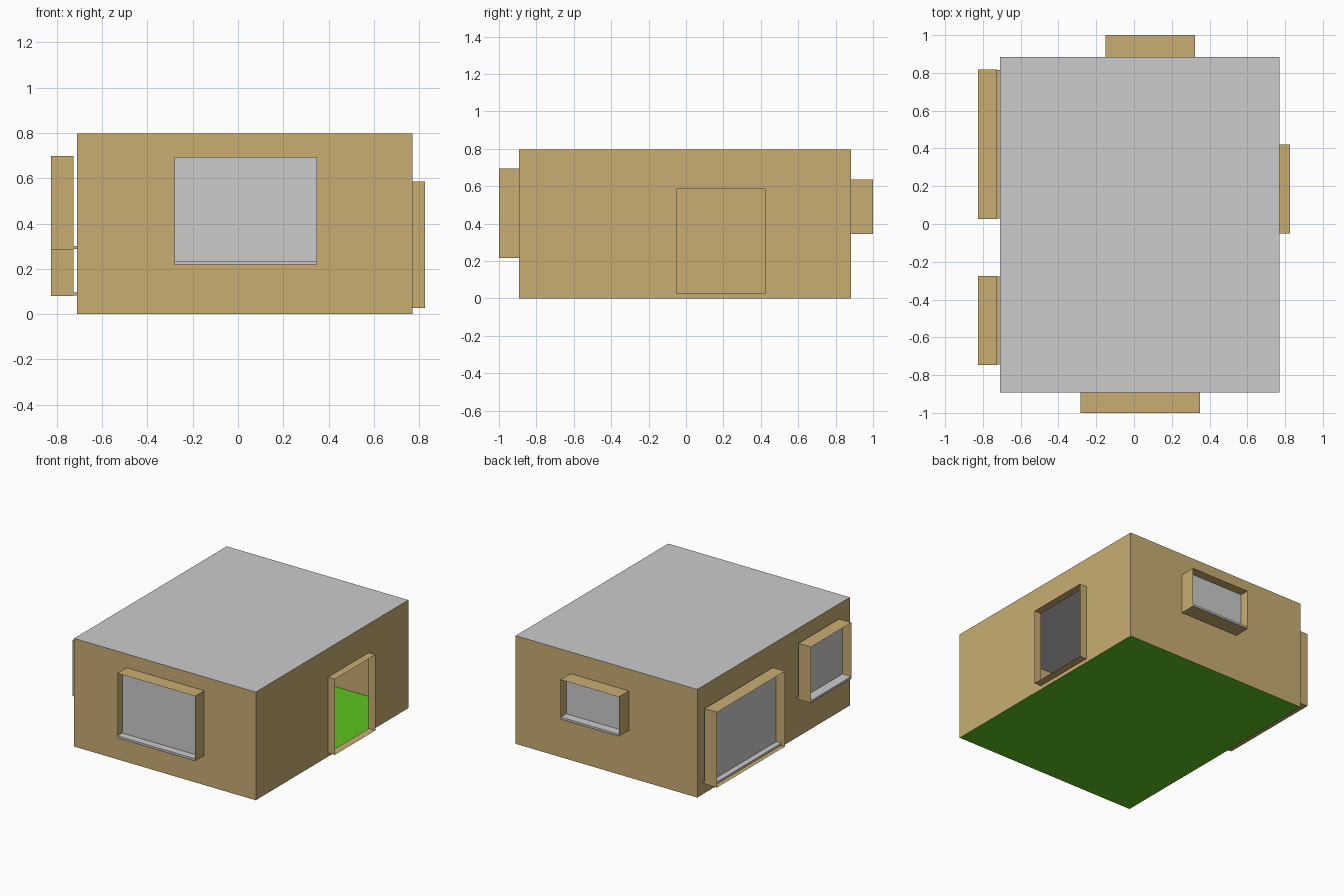
import bpy

if "Cube" in bpy.data.objects:
    bpy.data.objects.remove(bpy.data.objects["Cube"])


def material(name, color):
    m = bpy.data.materials.new(name)
    m.diffuse_color = color
    m.use_nodes = True
    m.node_tree.nodes["Principled BSDF"].inputs["Base Color"].default_value = m.diffuse_color
    return m


TAN = material("tan_plaster", (0.58, 0.42, 0.17, 1))
GREEN = material("green_floor", (0.11, 0.55, 0.015, 1))

# Shell extents
X0, X1, Y0, Y1, H = -0.71, 0.77, -0.893, 0.883, 0.797


def mesh(name, verts, faces, mat=None):
    me = bpy.data.meshes.new(name)
    me.from_pydata(verts, [], faces)
    ob = bpy.data.objects.new(name, me)
    bpy.context.collection.objects.link(ob)
    if mat:
        me.materials.append(mat)
    return ob


def place(axis, depth, u, z):
    """Point on a wall: depth along the wall normal axis, u along the wall."""
    return (depth, u, z) if axis == "x" else (u, depth, z)


def box(name, axis, d, u, z, mat=None):
    v = [place(axis, a, b, c) for a in d for b in u for c in z]
    f = [(0, 1, 3, 2), (4, 6, 7, 5), (0, 4, 5, 1), (2, 3, 7, 6), (0, 2, 6, 4), (1, 5, 7, 3)]
    if axis == "y":
        f = [q[::-1] for q in f]
    return mesh(name, v, f, mat)


def sheet_loop(name, axis, d, u, z):
    """Open box of four thin sheets surrounding an opening."""
    ring = [(u[0], z[0]), (u[1], z[0]), (u[1], z[1]), (u[0], z[1])]
    v = [place(axis, k, a, b) for k in d for a, b in ring]
    f = [(i, (i + 1) % 4, 4 + (i + 1) % 4, 4 + i) for i in range(4)]
    flip = (d[1] > d[0]) == (axis == "x")
    return mesh(name, v, [q if flip else q[::-1] for q in f], TAN)


def window(name, axis, inner, outer, pane, u, z, wall, front_gap=0.0):
    s = 1 if outer > inner else -1
    e = 0.002
    sheet_loop(name + "_frame", axis, (inner, outer), u, z)
    uu = (u[0] + e, u[1] - e)
    box(name + "_pane", axis, sorted((pane, pane - s * 0.008)), uu, (z[0] + e, z[1] - e))
    # Ledge in front of the pane
    box(name + "_sill", axis, sorted((pane, outer - s * front_gap)), uu, (z[0] + e, z[0] + 0.017))
    # Ledge carried back to the wall
    box(name + "_sill_back", axis, sorted((pane - s * 0.009, wall)), uu, (z[0] + e, z[0] + 0.015), TAN)


# Walls: front, left, back as single sheets
mesh("walls",
     [(X1, Y1, 0), (X0, Y1, 0), (X0, Y0, 0), (X1, Y0, 0),
      (X1, Y1, H), (X0, Y1, H), (X0, Y0, H), (X1, Y0, H)],
     [(i, i + 1, i + 5, i + 4) for i in range(3)], TAN)

# Right wall with the door opening
DU, DZ = (-0.05, 0.422), (0.027, 0.585)
outer = [(Y0, 0), (Y1, 0), (Y1, H), (Y0, H)]
hole = [(DU[0], DZ[0]), (DU[1], DZ[0]), (DU[1], DZ[1]), (DU[0], DZ[1])]
mesh("door_wall", [(X1, a, b) for a, b in outer + hole],
     [(i, (i + 1) % 4, 4 + (i + 1) % 4, 4 + i) for i in range(4)], TAN)

# Floor and roof
mesh("floor", [(X0, Y0, 0), (X0, Y1, 0), (X1, Y1, 0), (X1, Y0, 0)], [(0, 1, 2, 3)], GREEN)
mesh("roof", [(X0, Y0, H), (X1, Y0, H), (X1, Y1, H), (X0, Y1, H)], [(0, 1, 2, 3)])

# Door surround and windows
sheet_loop("door_frame", "x", (X1, 0.825), DU, DZ)
window("front_window", "y", Y0, -1.0, -0.945, (-0.283, 0.35), (0.217, 0.695), Y0)
window("back_window", "y", Y1, 1.0, 0.935, (-0.152, 0.323), (0.345, 0.637), Y1)
window("left_large_window", "x", -0.725, -0.826, -0.755, (0.027, 0.818), (0.08, 0.635), X0, 0.03)
window("left_small_window", "x", -0.725, -0.826, -0.755, (-0.746, -0.275), (0.285, 0.698), X0)
